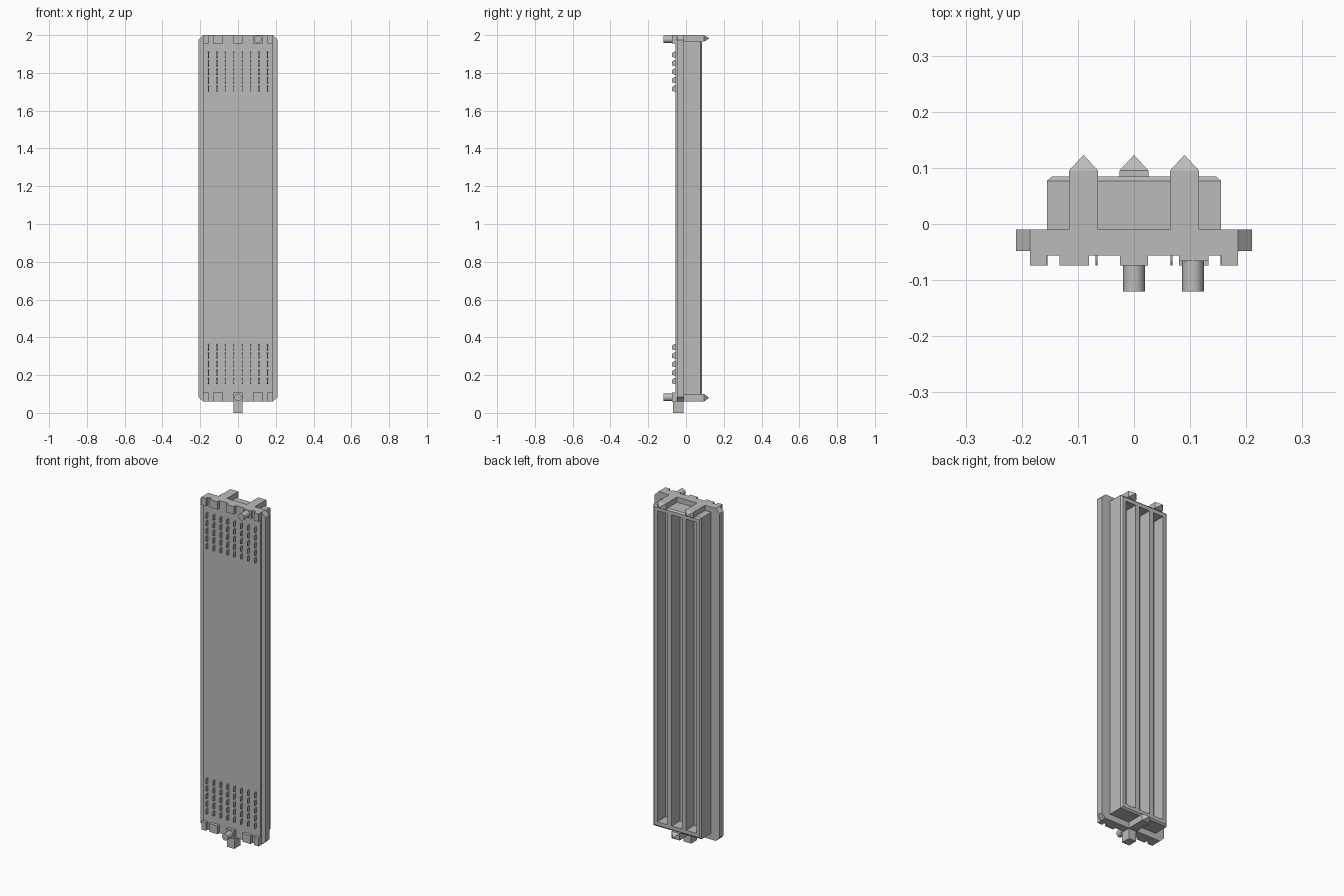
import bpy, bmesh, math
from mathutils import Matrix

cube = bpy.data.objects.get("Cube")
if cube:
    bpy.data.objects.remove(cube, do_unlink=True)

grey = bpy.data.materials.new("plain grey")
grey.use_nodes = True
grey.diffuse_color = (0.5, 0.5, 0.5, 1)
grey.node_tree.nodes["Principled BSDF"].inputs["Base Color"].default_value = (0.5, 0.5, 0.5, 1)


def finish(name, bm):
    bmesh.ops.recalc_face_normals(bm, faces=bm.faces[:])
    mesh = bpy.data.meshes.new(name)
    bm.to_mesh(mesh)
    bm.free()
    mesh.materials.append(grey)
    obj = bpy.data.objects.new(name, mesh)
    bpy.context.collection.objects.link(obj)
    return obj


def loft(bm, sections):
    """Skin a list of (y, outline of x-z points) and cap both ends."""
    rings = [[bm.verts.new((x, y, z)) for x, z in pts] for y, pts in sections]
    n = len(rings[0])
    for a, b in zip(rings, rings[1:]):
        for i in range(n):
            j = (i + 1) % n
            bm.faces.new((a[i], a[j], b[j], b[i]))
    bm.faces.new(rings[0])
    bm.faces.new(rings[-1])


def rect(x0, x1, z0, z1, inset=0.0):
    x0, x1, z0, z1 = x0 + inset, x1 - inset, z0 + inset, z1 - inset
    return [(x0, z0), (x1, z0), (x1, z1), (x0, z1)]


def part(name, *sections):
    bm = bmesh.new()
    loft(bm, sections)
    return finish(name, bm)


def box(name, x0, x1, y0, y1, z0, z1):
    r = rect(x0, x1, z0, z1)
    return part(name, (y0, r), (y1, r))


BOTTOM, TOP = 0.06, 2.0

# Flange plate with clipped corners, and the raised front panel
w, c = 0.21, 0.025
outline = [(-w + c, BOTTOM), (w - c, BOTTOM), (w, BOTTOM + c), (w, TOP - c),
           (w - c, TOP), (-w + c, TOP), (-w, TOP - c), (-w, BOTTOM + c)]
part("flange_plate", (-0.048, outline), (-0.01, outline))
box("front_panel", -0.185, 0.185, -0.056, -0.047, BOTTOM, TOP)

# Rear housing with bevelled back edges and three long slots
ends = (-0.155, 0.155, 0.095, 1.97)
housing = part("rear_housing", (-0.012, rect(*ends)), (0.077, rect(*ends)),
               (0.085, rect(*ends, inset=0.009)))
bm = bmesh.new()
for x in (-0.093, 0, 0.093):
    r = rect(x - 0.033, x + 0.033, 0.125, 1.94)
    loft(bm, [(0.01, r), (0.15, r)])
cutter = finish("slot_cutter", bm)
cutter.hide_render = True
cut = housing.modifiers.new("slots", 'BOOLEAN')
cut.operation, cut.solver, cut.object = 'DIFFERENCE', 'EXACT', cutter
bpy.context.view_layer.objects.active = housing
bpy.ops.object.modifier_apply(modifier=cut.name)
bpy.data.objects.remove(cutter, do_unlink=True)

# Pointed clips: two at the top, one at the bottom
for name, x, z0, z1 in (("top_right_clip", -0.09, 1.965, TOP),
                        ("top_left_clip", 0.09, 1.965, TOP),
                        ("bottom_clip", 0, BOTTOM, 0.1)):
    r = rect(x - 0.026, x + 0.026, z0, z1)
    zm = (z0 + z1) / 2
    part(name, (-0.012, r), (0.095, r),
         (0.122, rect(x - 0.001, x + 0.001, zm - 0.001, zm + 0.001)))

# Notched end bars, made from separate blocks
for end, z0, z1 in (("top", 1.955, TOP), ("bottom", BOTTOM, 0.108)):
    bm = bmesh.new()
    for x0, x1 in ((-0.185, -0.155), (-0.133, -0.08), (-0.025, 0.025),
                   (0.08, 0.133), (0.155, 0.185)):
        front = -0.066 if (end == "top" and x0 == 0.08) else -0.074
        r = rect(x0, x1, z0, z1)
        loft(bm, [(front, r), (-0.055, r)])
    finish(end + "_bar_blocks", bm)

# Grids of thin tapered fins on the front
for end, z_first in (("top", 1.717), ("bottom", 0.169)):
    bm = bmesh.new()
    for col in range(8):
        x = (col - 3.5) * 0.0446
        for row in range(5):
            z = z_first + row * 0.0448
            loft(bm, [(-0.055, rect(x - 0.002, x + 0.002, z - 0.017, z + 0.017)),
                      (-0.066, rect(x - 0.002, x + 0.002, z - 0.014, z + 0.014)),
                      (-0.074, rect(x - 0.002, x + 0.002, z - 0.012, z + 0.008))])
    finish(end + "_fins", bm)

# Round pins
for name, x, z in (("top_pin", 0.105, 1.978), ("bottom_pin", 0, 0.082)):
    bm = bmesh.new()
    bmesh.ops.create_cone(bm, cap_ends=True, segments=24, radius1=0.0195, radius2=0.0195,
                          depth=0.065, matrix=Matrix.Translation((x, -0.0875, z))
                          @ Matrix.Rotation(math.pi / 2, 4, 'X'))
    pin = finish(name, bm)
    for f in pin.data.polygons:
        f.use_smooth = len(f.vertices) == 4

# Tab below the bottom edge
box("bottom_tab", -0.024, 0.024, -0.068, -0.013, 0, 0.065)
